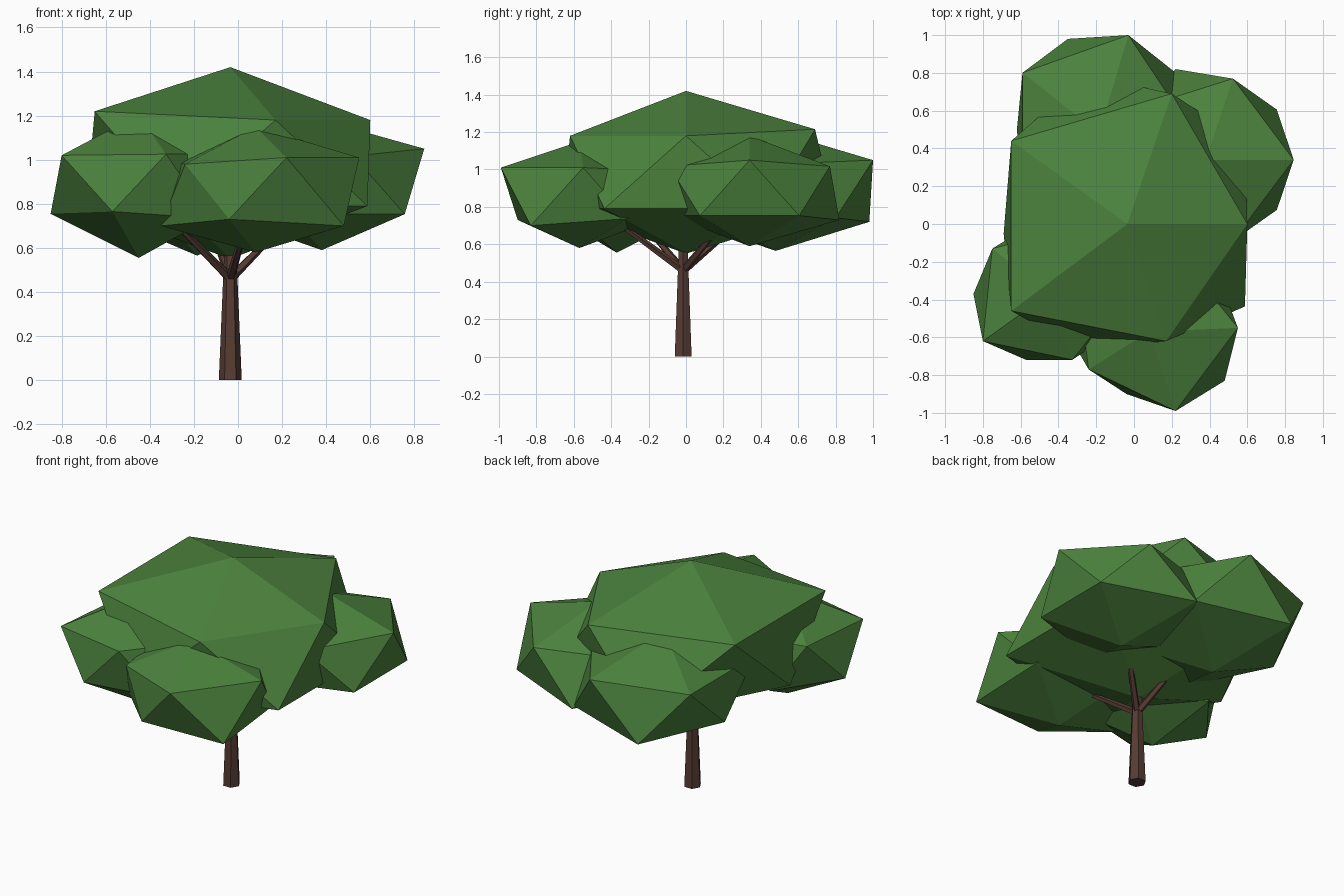
import bpy, bmesh, math
from mathutils import Vector

if "Cube" in bpy.data.objects:
    bpy.data.objects.remove(bpy.data.objects["Cube"])


def material(name, rgb):
    m = bpy.data.materials.new(name)
    m.diffuse_color = (*rgb, 1)
    m.use_nodes = True
    m.node_tree.nodes["Principled BSDF"].inputs["Base Color"].default_value = m.diffuse_color
    return m


LEAF = material("leaf green", (0.072, 0.225, 0.047))
BARK = material("bark brown", (0.095, 0.045, 0.033))


def finish(bm, name, mat):
    bmesh.ops.recalc_face_normals(bm, faces=bm.faces)
    me = bpy.data.meshes.new(name)
    bm.to_mesh(me)
    bm.free()
    me.materials.append(mat)
    ob = bpy.data.objects.new(name, me)
    bpy.context.collection.objects.link(ob)
    return ob


def foliage(name, centre, radii, moved):
    """Stretched 20-sided ball. The ten ring corners sit at multiples of 36
    degrees (even = upper ring, odd = lower ring); some are pulled to new places."""
    bm = bmesh.new()
    bmesh.ops.create_icosphere(bm, subdivisions=1, radius=1)
    for v in bm.verts:
        x, y, z = v.co
        ring = abs(z) < 0.9
        key = round(math.degrees(math.atan2(y, x)) / 36) % 10
        v.co = Vector([c + r * k for c, r, k in zip(centre, radii, v.co)])
        if ring and key in moved:
            v.co = Vector(moved[key])
    return finish(bm, name, LEAF)


def limb(name, a, b, r1, r2, sides):
    """Tapered straight stem from a to b."""
    a, b = Vector(a), Vector(b)
    d = b - a
    bm = bmesh.new()
    bmesh.ops.create_cone(bm, cap_ends=True, segments=sides, radius1=r1,
                          radius2=r2, depth=d.length)
    spin = Vector((0, 0, 1)).rotation_difference(d).to_matrix()
    if sides == 6:  # corners of the trunk point left and right
        bmesh.ops.rotate(bm, verts=bm.verts, matrix=spin.Rotation(math.radians(30), 3, 'Z')
                         if abs(max(v.co.x for v in bm.verts) - r1) > 1e-4 else spin)
    else:
        bmesh.ops.rotate(bm, verts=bm.verts, matrix=spin)
    bmesh.ops.translate(bm, verts=bm.verts, vec=(a + b) / 2)
    return finish(bm, name, BARK)


# Main crown
foliage("crown", (-0.035, 0, 0.985), (0.86, 0.83, 0.435), {
    0: (0.60, 0.0, 1.18), 8: (0.17, -0.62, 1.18), 2: (0.20, 0.69, 1.215),
    4: (-0.65, 0.44, 1.22), 6: (-0.65, -0.46, 1.22),
    5: (-0.69, -0.05, 0.79), 3: (-0.25, 0.79, 0.79), 7: (-0.28, -0.66, 0.79)})

# Four side clumps: centre, radii, shifted corners
clumps = {
    "front_clump": ((0.08, -0.57, 0.865), (0.525, 0.495, 0.285),
                    {8: (0.22, -0.99, 1.01), 0: (0.55, -0.55, 1.01),
                     6: (-0.24, -0.77, 0.98), 9: (0.48, -0.83, 0.70),
                     7: (-0.04, -0.90, 0.73), 5: (-0.35, -0.58, 0.70)}),
    "back_clump": ((-0.185, 0.48, 0.885), (0.56, 0.61, 0.32),
                   {2: (-0.03, 1.0, 1.05), 3: (-0.35, 0.98, 0.72),
                    5: (-0.62, 0.50, 0.75)}),
    "right_clump": ((0.38, 0.34, 0.885), (0.52, 0.505, 0.295),
                    {0: (0.845, 0.34, 1.05), 3: (0.22, 0.82, 0.73)}),
    "left_clump": ((-0.45, -0.37, 0.88), (0.447, 0.41, 0.325),
                   {6: (-0.80, -0.62, 1.02), 4: (-0.75, -0.13, 1.02),
                    5: (-0.85, -0.37, 0.755), 7: (-0.57, -0.72, 0.765)}),
}
for name, (centre, radii, moved) in clumps.items():
    foliage(name, centre, radii, moved)
    # Branch reaching into the clump
    start = Vector((-0.035, -0.015, 0.46))
    limb(name.replace("clump", "branch"), start, start.lerp(Vector(centre), 0.6),
         0.022, 0.014, 5)

# Trunk
limb("trunk", (-0.035, -0.015, 0), (-0.035, -0.015, 0.64), 0.052, 0.025, 6)
